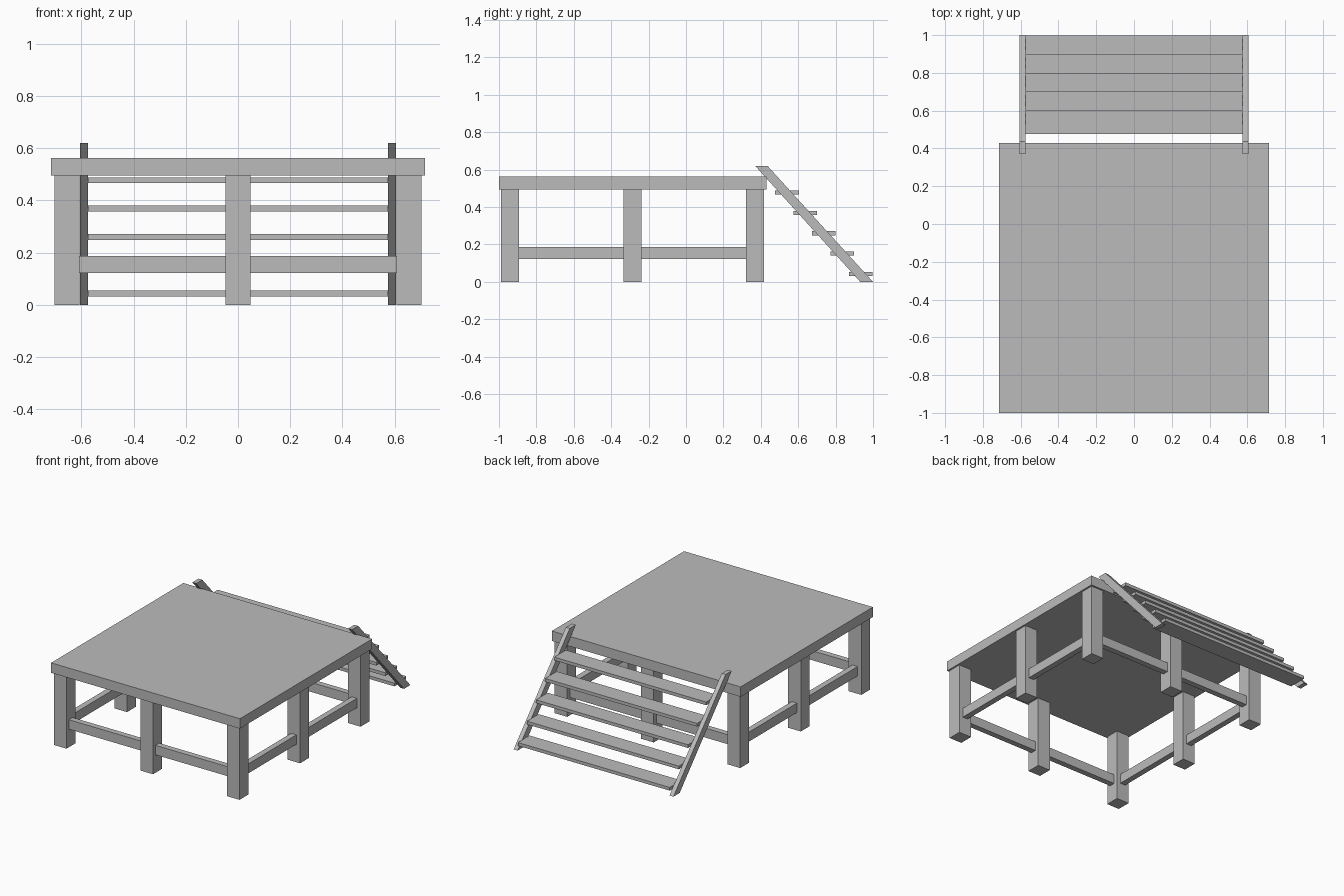
import bpy
import bmesh
from mathutils import Matrix, Vector

old = bpy.data.objects.get("Cube")
if old:
    bpy.data.objects.remove(old, do_unlink=True)

grey = bpy.data.materials.new("plain_grey")
grey.use_nodes = True
grey.diffuse_color = (0.5, 0.5, 0.5, 1)
grey.node_tree.nodes["Principled BSDF"].inputs["Base Color"].default_value = (0.5, 0.5, 0.5, 1)


def finish(name, bm):
    bmesh.ops.recalc_face_normals(bm, faces=bm.faces)
    mesh = bpy.data.meshes.new(name)
    bm.to_mesh(mesh)
    bm.free()
    mesh.materials.append(grey)
    obj = bpy.data.objects.new(name, mesh)
    bpy.context.collection.objects.link(obj)
    return obj


def box(name, low, high):
    low, high = Vector(low), Vector(high)
    bm = bmesh.new()
    bmesh.ops.create_cube(bm, size=1, matrix=Matrix.Translation((low + high) / 2)
                          @ Matrix.Diagonal((*(high - low), 1)))
    return finish(name, bm)


# Deck
DECK_Y = -0.285
DECK_HALF = 0.715
DECK_BOTTOM = 0.495
box("deck", (-DECK_HALF, DECK_Y - DECK_HALF, DECK_BOTTOM),
    (DECK_HALF, DECK_Y + DECK_HALF, 0.563))

# Eight posts around the edge
SPAN = 0.655
HALF = 0.048
for i in (-1, 0, 1):
    for j in (-1, 0, 1):
        if i or j:
            x, y = i * SPAN, DECK_Y + j * SPAN
            box("post", (x - HALF, y - HALF, 0), (x + HALF, y + HALF, DECK_BOTTOM))

# Low rails joining neighbouring posts
RAIL = 0.02
RAIL_LOW, RAIL_HIGH = 0.122, 0.187
for side in (-1, 1):
    for start in (-SPAN, 0):
        a, b = start + HALF, start + SPAN - HALF
        c = side * SPAN
        box("cross_rail", (a, DECK_Y + c - RAIL, RAIL_LOW), (b, DECK_Y + c + RAIL, RAIL_HIGH))
        box("side_rail", (c - RAIL, DECK_Y + a, RAIL_LOW), (c + RAIL, DECK_Y + b, RAIL_HIGH))

# Sloping stair stringers, extruded from a side profile
INNER, OUTER = 0.575, 0.605
for side in (-1, 1):
    bm = bmesh.new()
    profile = [(0.37, 0.62), (0.436, 0.62), (1.0, 0), (0.932, 0)]
    face = bm.faces.new([bm.verts.new((side * INNER, y, z)) for y, z in profile])
    moved = bmesh.ops.extrude_face_region(bm, geom=[face])["geom"]
    bmesh.ops.translate(bm, vec=(side * (OUTER - INNER), 0, 0),
                        verts=[v for v in moved if isinstance(v, bmesh.types.BMVert)])
    finish("left_stringer" if side > 0 else "right_stringer", bm)

# Five stair treads
for n in range(5):
    y, z = 0.934 - n * 0.0985, 0.043 + n * 0.1085
    box("tread", (-INNER, y - 0.063, z - 0.011), (INNER, y + 0.063, z + 0.011))
